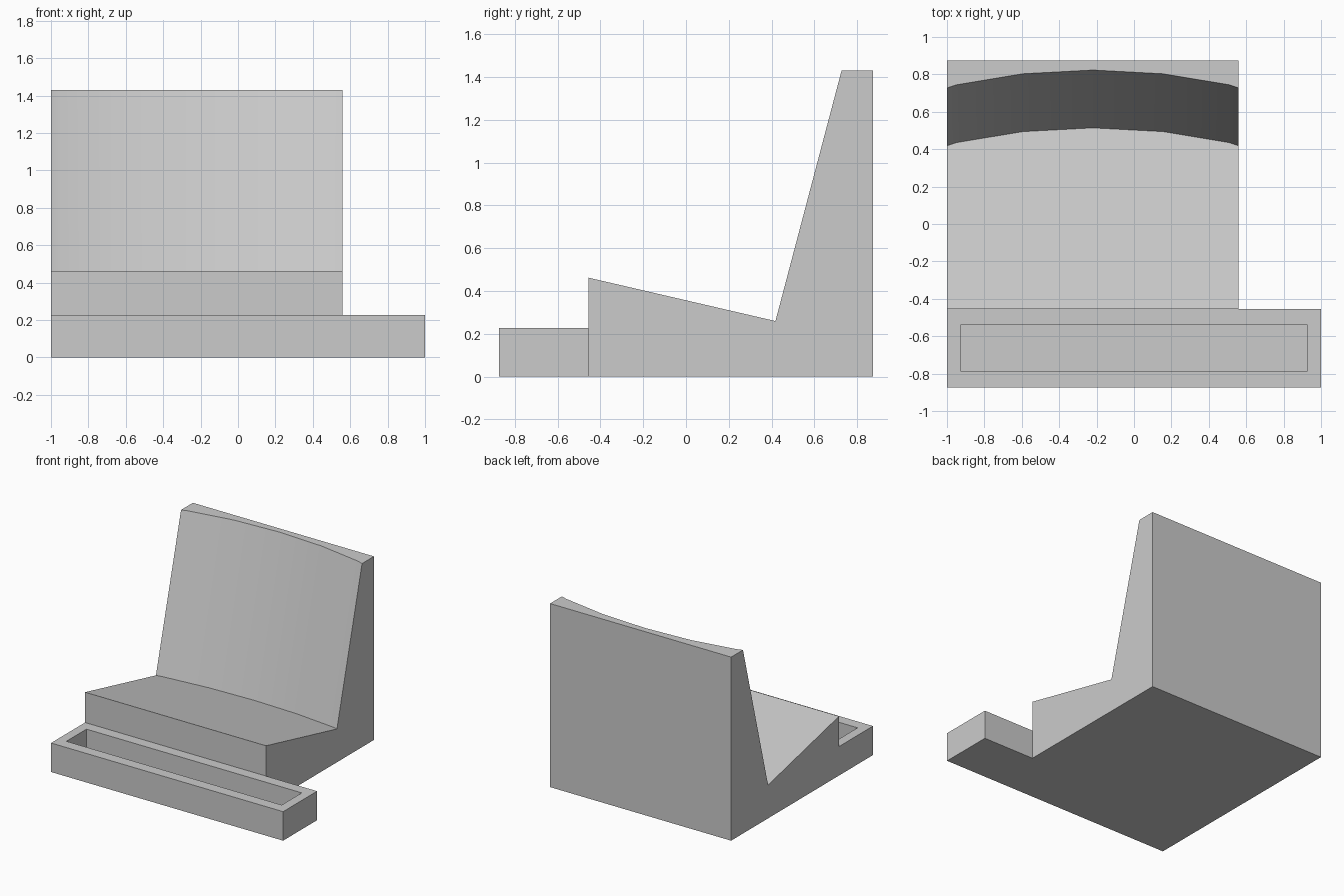
import bpy
import bmesh

if "Cube" in bpy.data.objects:
    bpy.data.objects.remove(bpy.data.objects["Cube"], do_unlink=True)

grey = bpy.data.materials.new("light_grey")
grey.use_nodes = True
grey.diffuse_color = (0.6, 0.6, 0.6, 1)
grey.node_tree.nodes["Principled BSDF"].inputs["Base Color"].default_value = (0.6, 0.6, 0.6, 1)


def finish(name, bm):
    bmesh.ops.recalc_face_normals(bm, faces=bm.faces)
    mesh = bpy.data.meshes.new(name)
    bm.to_mesh(mesh)
    bm.free()
    mesh.materials.append(grey)
    obj = bpy.data.objects.new(name, mesh)
    bpy.context.collection.objects.link(obj)
    return obj


# Stand: side profile swept across x, with the backrest bowed towards the rear
LEFT, RIGHT = -1.0, 0.56
FRONT, BACK, TOP = -0.455, 0.873, 1.43
SEAT_FRONT, SEAT_SLOPE = 0.462, -0.232
stations = [(LEFT, 0.418), (-0.95, 0.435), (-0.595, 0.494), (-0.22, 0.514),
            (0.155, 0.494), (0.51, 0.435), (RIGHT, 0.418)]
LEAN = 0.309

bm = bmesh.new()
rows = []
for x, y in stations:
    seat_z = SEAT_FRONT + SEAT_SLOPE * (y - FRONT)
    profile = [(FRONT, 0), (FRONT, SEAT_FRONT), (y, seat_z),
               (y + LEAN, TOP), (BACK, TOP), (BACK, 0)]
    rows.append([bm.verts.new((x, py, pz)) for py, pz in profile])
for a, b in zip(rows, rows[1:]):
    for i in range(len(a)):
        j = (i + 1) % len(a)
        face = bm.faces.new((a[i], a[j], b[j], b[i]))
        face.smooth = i == 2
bm.faces.new(rows[0])
bm.faces.new(rows[-1])
# Merge the flat strips, keeping the curved backrest
bmesh.ops.dissolve_limit(bm, angle_limit=0.01, verts=bm.verts, edges=bm.edges)
stand = finish("stand", bm)
bpy.context.view_layer.objects.active = stand
stand.select_set(True)
bpy.ops.object.shade_smooth_by_angle(angle=0.5)

# Tray: open box with a recessed floor
bm = bmesh.new()


def ring(x0, x1, y0, y1, z):
    return [bm.verts.new((x, y, z)) for x, y in ((x0, y0), (x1, y0), (x1, y1), (x0, y1))]


RIM, FLOOR = 0.226, 0.07
outer = (-1, 1, -0.873, FRONT)
inner = (-0.928, 0.928, -0.787, -0.54)
loops = [ring(*outer, 0), ring(*outer, RIM), ring(*inner, RIM), ring(*inner, FLOOR)]
for a, b in zip(loops, loops[1:]):
    for i in range(4):
        j = (i + 1) % 4
        bm.faces.new((a[i], a[j], b[j], b[i]))
bm.faces.new(loops[0])
bm.faces.new(loops[-1])
finish("front_tray", bm)
